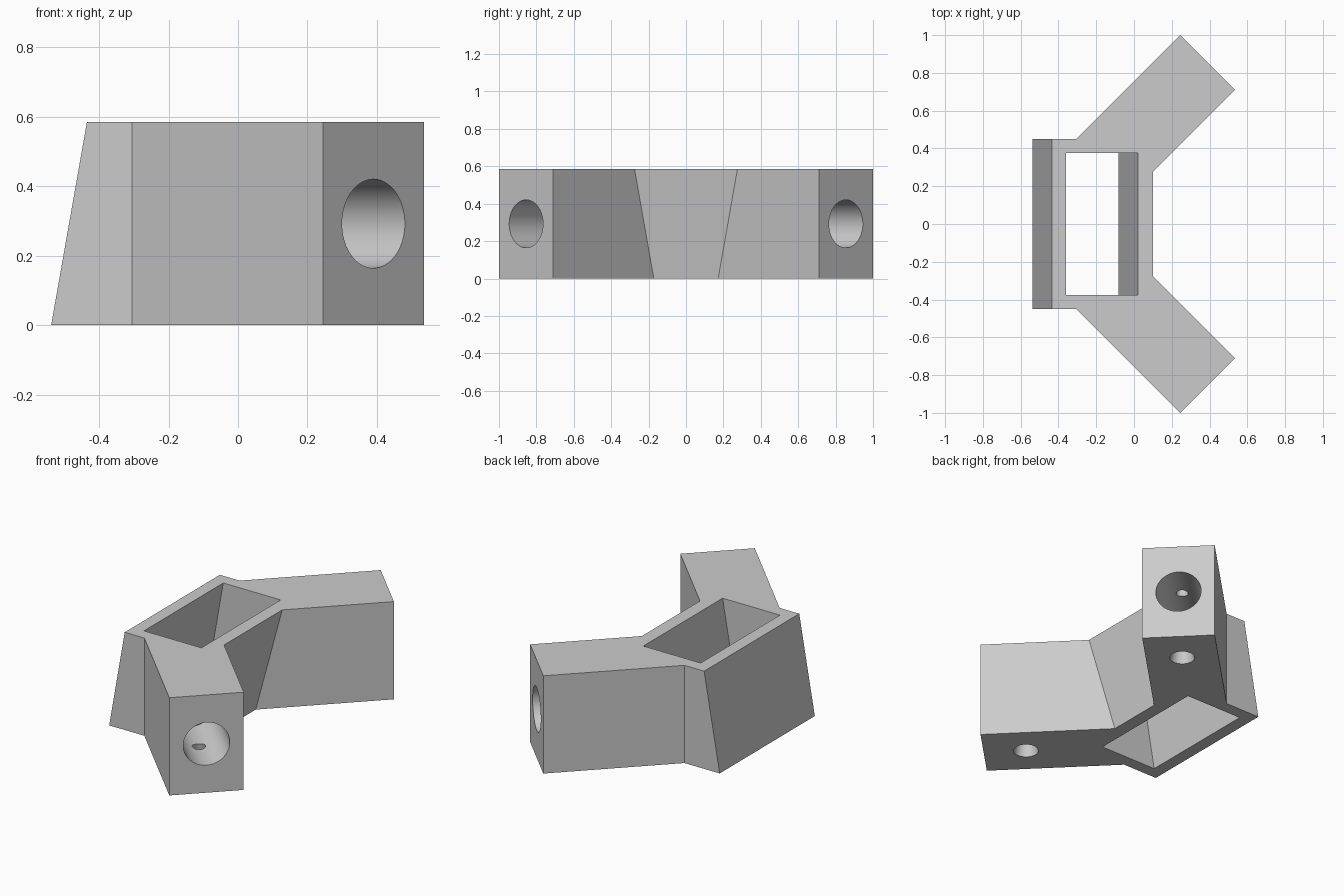
import bpy, bmesh
from math import cos, sin, pi, sqrt, radians
from mathutils import Matrix, Vector

if "Cube" in bpy.data.objects:
    bpy.data.objects.remove(bpy.data.objects["Cube"])

HEIGHT = 0.585
LEAN = 0.103          # how far the slanted socket shifts from top to bottom

grey = bpy.data.materials.new("plain grey")
grey.use_nodes = True
grey.diffuse_color = (0.6, 0.6, 0.6, 1)
grey.node_tree.nodes["Principled BSDF"].inputs["Base Color"].default_value = (0.6, 0.6, 0.6, 1)


def loft(name, rings, matrix=Matrix()):
    """Closed solid through a list of equal-length rings of points."""
    bm = bmesh.new()
    loops = [[bm.verts.new(matrix @ Vector(p)) for p in ring] for ring in rings]
    for a, b in zip(loops, loops[1:]):
        for i in range(len(a)):
            j = (i + 1) % len(a)
            bm.faces.new((a[i], a[j], b[j], b[i]))
    bm.faces.new(loops[0])
    bm.faces.new(loops[-1])
    bmesh.ops.recalc_face_normals(bm, faces=bm.faces)
    mesh = bpy.data.meshes.new(name)
    bm.to_mesh(mesh)
    bm.free()
    mesh.materials.append(grey)
    obj = bpy.data.objects.new(name, mesh)
    bpy.context.collection.objects.link(obj)
    return obj


def turned(name, profile, matrix, sides=64):
    """Round solid from (radius, height) pairs."""
    rings = [[(r * cos(2 * pi * i / sides), r * sin(2 * pi * i / sides), z)
              for i in range(sides)] for r, z in profile]
    return loft(name, rings, matrix)


def lean(z):
    return -LEAN * (1 - z / HEIGHT)


def bracket_outline(z):
    s = lean(z)
    half = [(-0.435 + s, 0.45), (-0.305, 0.45), (0.245, 1.0),
            (0.535, 0.71), (0.10 + s, 0.275 + s)]
    full = half + [(x, -y) for x, y in reversed(half)]
    return [(x, y, z) for x, y in full]


def socket_outline(z):
    s = lean(z)
    return [(x + s, y, z) for x, y in
            ((-0.36, -0.375), (0.02, -0.375), (0.02, 0.375), (-0.36, 0.375))]


# Slanted body with two angled arms
bracket = loft("angled_bracket", [bracket_outline(0), bracket_outline(HEIGHT)])

# Slanted through socket
cutters = [loft("socket_cutter", [socket_outline(-0.1), socket_outline(HEIGHT + 0.1)])]

# Bore in each arm end, and a tapered screw hole crossing it from below
for side in (1, -1):
    end = Vector((0.39, 0.855 * side, HEIGHT / 2))
    inward = Vector((-1, -side, 0)) / sqrt(2)
    along = inward.to_track_quat('Z', 'Y').to_matrix().to_4x4()
    cutters.append(turned("bore_cutter", [(0.128, -0.1), (0.128, 0.5)],
                          Matrix.Translation(end) @ along))
    spot = end + inward * 0.24
    spot.z = 0
    cutters.append(turned("screw_cutter",
                          [(0.09, -0.1), (0.034, 0.18), (0.034, 0.5)],
                          Matrix.Translation(spot), 32))

bpy.context.view_layer.objects.active = bracket
for cutter in cutters:
    cutter.hide_render = True
    mod = bracket.modifiers.new("cut", 'BOOLEAN')
    mod.operation = 'DIFFERENCE'
    mod.solver = 'EXACT'
    mod.object = cutter
    bpy.ops.object.modifier_apply(modifier=mod.name)
    bpy.data.objects.remove(cutter)

# Smooth bores, crisp edges
for obj in bpy.context.selected_objects:
    obj.select_set(False)
bracket.select_set(True)
bpy.ops.object.shade_smooth_by_angle(angle=radians(30))
